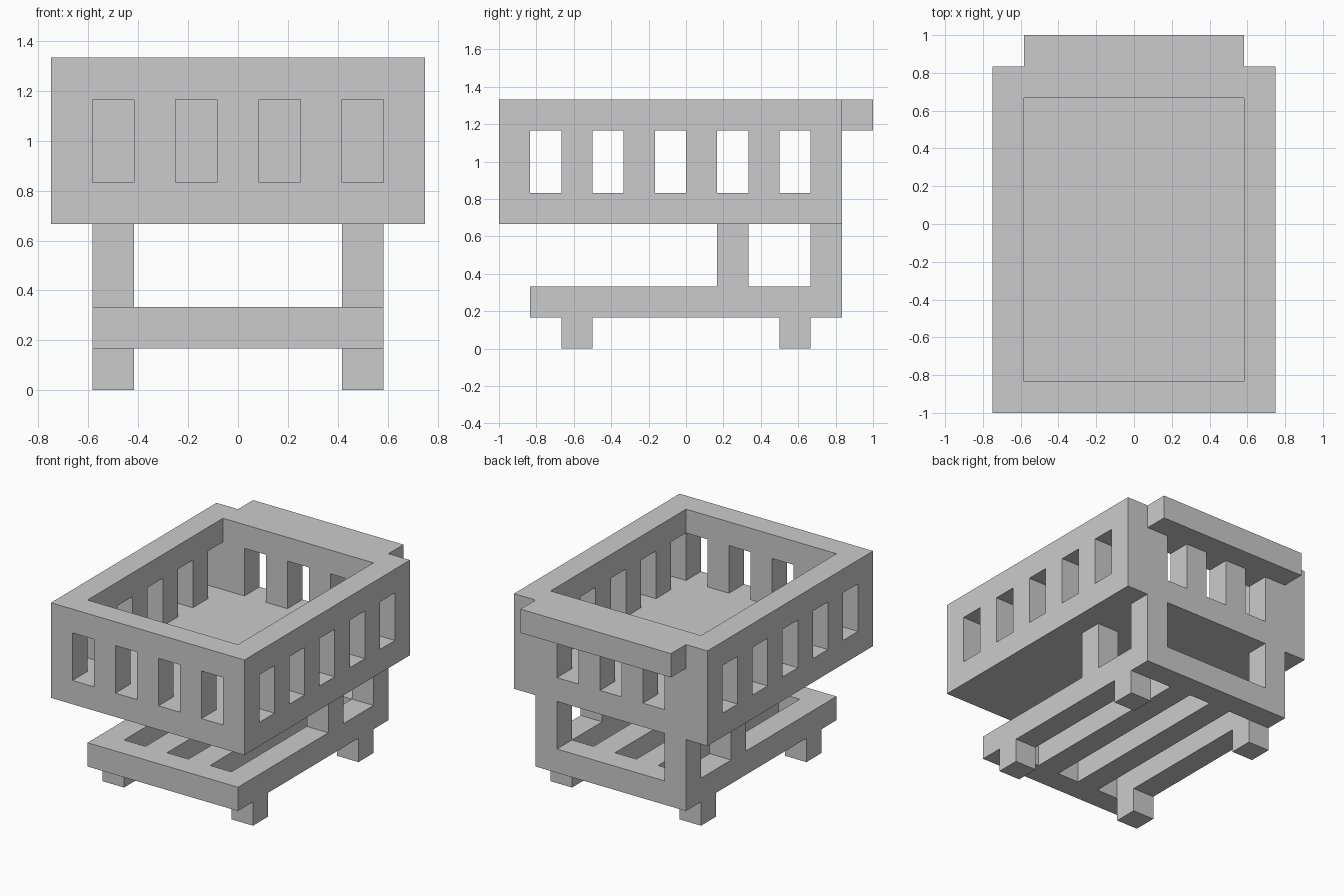
import bpy
import bmesh
from mathutils import Matrix, Vector

if "Cube" in bpy.data.objects:
    bpy.data.objects.remove(bpy.data.objects["Cube"], do_unlink=True)

U = 1 / 6  # every part sits on a grid of this step

grey = bpy.data.materials.new("plain_grey")
grey.use_nodes = True
colour = (0.6, 0.6, 0.6, 1)
grey.diffuse_color = colour
grey.node_tree.nodes["Principled BSDF"].inputs["Base Color"].default_value = colour


def build(name, boxes):
    """One object from boxes given as (centre x, y, z, size x, y, z) in grid steps."""
    bm = bmesh.new()
    for cx, cy, cz, sx, sy, sz in boxes:
        place = Matrix.Translation(Vector((cx, cy, cz)) * U)
        scale = Matrix.Diagonal((sx * U, sy * U, sz * U, 1))
        bmesh.ops.create_cube(bm, size=1, matrix=place @ scale)
    mesh = bpy.data.meshes.new(name)
    bm.to_mesh(mesh)
    bm.free()
    mesh.materials.append(grey)
    obj = bpy.data.objects.new(name, mesh)
    bpy.context.collection.objects.link(obj)


SIDES = (-1, 1)

# Undercarriage: feet, slatted base and uprights
build("feet", [(3 * s, y, 0.5, 1, 1, 1) for s in SIDES for y in (-3.5, 3.5)])
build("base_end_bars", [(0, y, 1.5, 7, 1, 1) for y in (-4.5, 4.5)])
build("base_slats", [(x, 0, 1.5, 1, 8, 1) for x in (-3, -1, 1, 3)])
build("uprights", [(3 * s, y, 3, 1, 1, 2) for s in SIDES for y in (1.5, 4.5)])

# Basket: floor, wall posts with openings between them, rim
build("basket_floor", [(0, -0.5, 4.5, 9, 11, 1)])
build("side_posts", [(4 * s, y - 0.5, 6, 1, 1, 2)
                     for s in SIDES for y in range(-5, 6, 2)])
build("front_posts", [(x, -5.5, 6, 1, 1, 2) for x in (-2, 0, 2)])
build("back_posts", [(x, 4.5, 6, 1, 1, 2) for x in (-3, -1, 1, 3)])
build("rim_sides", [(4 * s, -0.5, 7.5, 1, 11, 1) for s in SIDES])
build("rim_ends", [(0, y, 7.5, 7, 1, 1) for y in (-5.5, 4.5)])

# Push handle behind the rim
build("handle", [(0, 5.5, 7.5, 7, 1, 1)])
